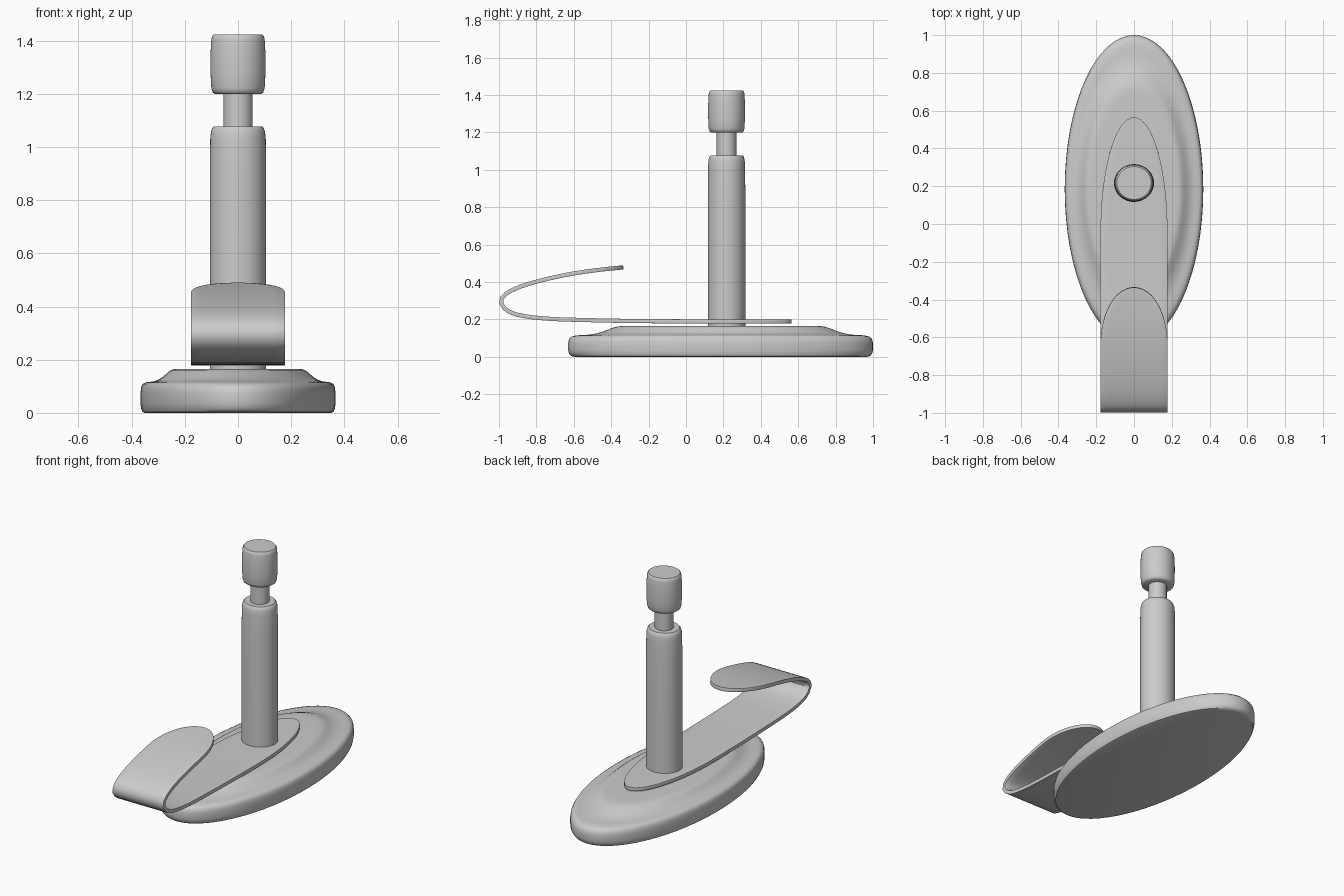
import bpy, bmesh, math
from mathutils import Vector

if "Cube" in bpy.data.objects:
    bpy.data.objects.remove(bpy.data.objects["Cube"])


def finish(name, bm, mods=()):
    bmesh.ops.recalc_face_normals(bm, faces=bm.faces)
    mesh = bpy.data.meshes.new(name)
    bm.to_mesh(mesh)
    bm.free()
    ob = bpy.data.objects.new(name, mesh)
    bpy.context.collection.objects.link(ob)
    bpy.ops.object.select_all(action='DESELECT')
    ob.select_set(True)
    bpy.context.view_layer.objects.active = ob
    for kind, settings in mods:
        m = ob.modifiers.new(kind.lower(), kind)
        for k, v in settings.items():
            setattr(m, k, v)
    if mods:
        bpy.ops.object.convert(target='MESH')
    bpy.ops.object.shade_smooth_by_angle(angle=math.radians(40))
    return ob


def lathe(name, profile, rx, ry, cy, seg=48):
    """Closed elliptical lathe; profile is (radius factor, z) from bottom to top."""
    bm = bmesh.new()
    rings = []
    for r, z in profile:
        rings.append([bm.verts.new((rx * r * math.cos(2 * math.pi * i / seg),
                                    cy + ry * r * math.sin(2 * math.pi * i / seg), z))
                      for i in range(seg)])
    for a, b in zip(rings, rings[1:]):
        for i in range(seg):
            j = (i + 1) % seg
            bm.faces.new((a[i], a[j], b[j], b[i]))
    bm.faces.new(rings[0][::-1])
    bm.faces.new(rings[-1])
    return finish(name, bm)


# Oval base with rounded rim and concave step up to the top plateau
lathe("base", [(0.955, 0), (0.98, 0.004), (0.993, 0.016), (1, 0.035), (1, 0.075),
               (0.993, 0.096), (0.975, 0.109), (0.945, 0.115), (0.9, 0.117), (0.86, 0.119),
               (0.81, 0.126), (0.765, 0.137), (0.72, 0.152), (0.685, 0.161),
               (0.65, 0.165), (0.6, 0.166)], 0.367, 0.815, 0.185, 64)

# Upright post, thin neck and cap
lathe("post", [(1, 0.163), (1, 0.9), (0.985, 1.03), (0.96, 1.056), (0.92, 1.07),
               (0.85, 1.078)], 0.106, 0.1, 0.217)
lathe("neck", [(1, 1.07), (1, 1.21)], 0.055, 0.053, 0.217)
lathe("cap", [(0.84, 1.2), (0.92, 1.206), (0.965, 1.222), (0.99, 1.27), (1, 1.315),
              (0.99, 1.36), (0.965, 1.404), (0.94, 1.417), (0.88, 1.424)], 0.104, 0.099, 0.217)

# Strap side path (y, z): along the base, around the bend, back over itself
path = [(0.565, .19), (0.2, .19), (-0.2, .191), (-0.5, .196), (-0.75, .205), (-0.9, .225),
        (-0.965, .255), (-0.99, .298), (-0.965, .335), (-0.9, .37), (-0.8, .402),
        (-0.65, .437), (-0.5, .461), (-0.335, .479)]
pts = [Vector(p) for p in path]
pts = [2 * pts[0] - pts[1]] + pts + [2 * pts[-1] - pts[-2]]
dense = []
for a, b, c, d in zip(pts, pts[1:], pts[2:], pts[3:]):
    for k in range(20):
        t = k / 20
        dense.append(0.5 * (2 * b + (c - a) * t + (2 * a - 5 * b + 4 * c - d) * t * t
                            + (3 * b - a - 3 * c + d) * t ** 3))
dense.append(pts[-2])
lengths = [0.0]
for a, b in zip(dense, dense[1:]):
    lengths.append(lengths[-1] + (b - a).length)
total = lengths[-1]


def at(s):
    for i in range(1, len(dense)):
        if s <= lengths[i]:
            f = (s - lengths[i - 1]) / (lengths[i] - lengths[i - 1])
            return dense[i - 1].lerp(dense[i], f)
    return dense[-1]


# Strap rows: (arc length, half width), elliptical at both ends
W, END_A, END_B, N = 0.177, 0.6, 0.3, 16
angles = [math.pi / 2 * i / N for i in range(N + 1)]
rows = [(END_A * (1 - math.cos(q)), W * math.sin(q)) for q in angles]
mid = total - END_A - END_B
rows += [(END_A + mid * i / 44, W) for i in range(1, 44)]
rows += [(total - END_B * (1 - math.cos(q)), W * math.sin(q)) for q in reversed(angles)]

bm = bmesh.new()
COLS = 8
grid = []
for s, w in rows:
    p = at(s)
    if w < 1e-6:
        grid.append([bm.verts.new((0, p.x, p.y))] * (COLS + 1))
    else:
        grid.append([bm.verts.new((w * (2 * i / COLS - 1), p.x, p.y)) for i in range(COLS + 1)])
for a, b in zip(grid, grid[1:]):
    for i in range(COLS):
        quad = list(dict.fromkeys((a[i], a[i + 1], b[i + 1], b[i])))
        bm.faces.new(quad)
finish("strap", bm, [
    ('SOLIDIFY', dict(thickness=0.022, offset=0)),
    ('BEVEL', dict(width=0.006, segments=2, limit_method='ANGLE', angle_limit=math.radians(50)))])
